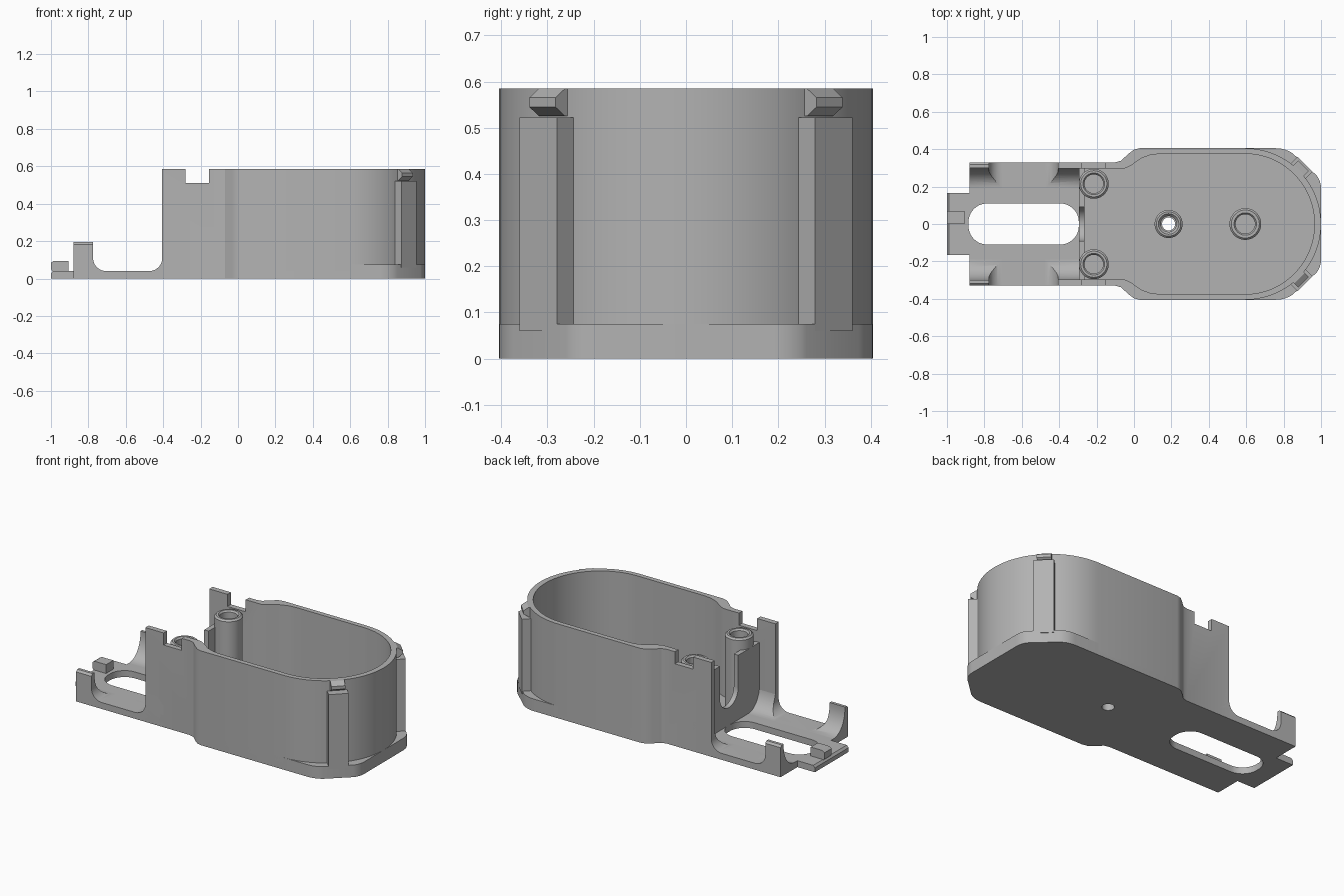
import bpy, bmesh, math
from mathutils import Matrix, Vector

if "Cube" in bpy.data.objects:
    bpy.data.objects.remove(bpy.data.objects["Cube"], do_unlink=True)

grey = bpy.data.materials.new("matte grey")
grey.use_nodes = True
grey.diffuse_color = (0.45, 0.45, 0.45, 1)
grey.node_tree.nodes["Principled BSDF"].inputs["Base Color"].default_value = (0.45, 0.45, 0.45, 1)


def finish(name, bm):
    bmesh.ops.recalc_face_normals(bm, faces=bm.faces)
    mesh = bpy.data.meshes.new(name)
    bm.to_mesh(mesh)
    bm.free()
    ob = bpy.data.objects.new(name, mesh)
    bpy.context.collection.objects.link(ob)
    mesh.materials.append(grey)
    return ob


def prism(name, pts, lo, hi, axis="z", matrix=None):
    """Extrude a 2D outline along an axis: z uses (x,y), x uses (y,z), y uses (x,z)."""
    place = {"z": lambda a, b: (a, b, lo), "x": lambda a, b: (lo, a, b), "y": lambda a, b: (a, lo, b)}[axis]
    step = Vector([(hi - lo) * (axis == k) for k in "xyz"])
    bm = bmesh.new()
    face = bm.faces.new([bm.verts.new(place(*p)) for p in pts])
    top = bmesh.ops.extrude_face_region(bm, geom=[face])["geom"]
    bmesh.ops.translate(bm, vec=step, verts=[v for v in top if isinstance(v, bmesh.types.BMVert)])
    if matrix:
        bm.transform(matrix)
    return finish(name, bm)


def lathe(name, profile, x, y):
    bm = bmesh.new()
    vs = [bm.verts.new((r, 0, z)) for r, z in profile]
    edges = [bm.edges.new((vs[i], vs[i - 1])) for i in range(len(vs))]
    bmesh.ops.spin(bm, geom=vs + edges, axis=(0, 0, 1), cent=(0, 0, 0), angle=math.tau, steps=40)
    bmesh.ops.remove_doubles(bm, verts=bm.verts, dist=1e-5)
    bm.transform(Matrix.Translation((x, y, 0)))
    return finish(name, bm)


def cut(ob, cutter):
    mod = ob.modifiers.new("cut", "BOOLEAN")
    mod.operation, mod.solver, mod.object = "DIFFERENCE", "EXACT", cutter
    bpy.context.view_layer.objects.active = ob
    bpy.ops.object.modifier_apply(modifier=mod.name)
    bpy.data.objects.remove(cutter, do_unlink=True)


def arc(cx, cy, rx, ry, a0, a1, n=12):
    return [(cx + rx * math.cos(math.radians(a0 + (a1 - a0) * i / n)),
             cy + ry * math.sin(math.radians(a0 + (a1 - a0) * i / n))) for i in range(n + 1)]


def mirrored(half):
    """Complete an outline that runs from the -y side to the middle."""
    return half + [(x, -y) for x, y in reversed(half) if abs(y) > 1e-6]


# Outlines
flank = [(-0.405, -0.33), (-0.1, -0.33), (-0.07, -0.338), (-0.03, -0.375), (0.0, -0.398), (0.03, -0.405)]
round_outer = mirrored(flank + arc(0.595, 0, 0.405, 0.405, -90, 0, 28))
corner = arc(0.76, -0.3, 0.13, 0.105, -90, -45, 6) + arc(0.895, -0.19, 0.105, 0.11, -40, 0, 6)
square_outer = mirrored(flank + corner)
cavity = mirrored([(-0.405, -0.297), (-0.05, -0.297), (-0.02, -0.31), (0.04, -0.352), (0.09, -0.37), (0.14, -0.375)]
                  + arc(0.595, 0, 0.37, 0.375, -90, 0, 28))

# Floor plate with tongue, slot and screw hole
floor_outline = mirrored([(-1.0, -0.165), (-0.88, -0.165), (-0.88, -0.33)] + flank + corner)
floor_plate = prism("floor_plate", floor_outline, 0, 0.04)
slot = (arc(-0.395, -0.01, 0.1, 0.1, -90, 0) + arc(-0.395, 0.01, 0.1, 0.1, 0, 90)
        + arc(-0.785, 0.01, 0.1, 0.1, 90, 180) + arc(-0.785, -0.01, 0.1, 0.1, 180, 270))
cut(floor_plate, prism("slot_cutter", slot, -0.1, 0.1))
cut(floor_plate, prism("hole_cutter", arc(0.185, 0, 0.035, 0.035, 0, 345, 23), -0.1, 0.1))
cut(floor_plate, prism("tip_cutter", [(-1.01, 0.015), (-0.98, 0.05), (-1.01, 0.05)], -0.2, 0.2, "y"))

# Tongue catch
prism("tongue_catch", [(-0.905, 0.02), (-0.905, 0.095), (-0.985, 0.095), (-1, 0.085), (-1, 0.05), (-0.98, 0.02)],
      0, 0.07, "y")

# Case wall and lower collar, open at the tongue end
case_wall = prism("case_wall", round_outer + cavity[::-1], 0.02, 0.585)
cut(case_wall, prism("notch_cutter", [(-0.28, 0.51), (-0.155, 0.51), (-0.155, 0.7), (-0.28, 0.7)], -0.5, 0.5, "y"))
prism("collar", square_outer + cavity[::-1], 0.01, 0.075)

# Partition with a U opening between the screw posts
prism("partition", [(-0.3, 0.02), (0.3, 0.02), (0.3, 0.44), (0.09, 0.44)]
      + arc(0, 0.24, 0.09, 0.09, 0, -180, 16) + [(-0.09, 0.44), (-0.3, 0.44)], -0.295, -0.265, "x")

for side, label in ((1, "back"), (-1, "front")):
    # Side rail with a hollow inner face, recessed between hook and wall
    rail = ([(0.33, 0.01), (0.33, 0.183), (0.318, 0.195), (0.3, 0.195)]
            + arc(0.19, 0.18, 0.11, 0.14, 0, -90) + [(0.19, 0.01)])
    side_rail = prism(label + "_side_rail", [(side * y, z) for y, z in rail], -0.88, -0.28, "x")
    recess = (arc(-0.705, 0.11, 0.07, 0.07, 180, 270) + arc(-0.475, 0.11, 0.07, 0.07, 270, 360)
              + [(-0.405, 0.4), (-0.775, 0.4)])
    cut(side_rail, prism("recess_cutter", recess, -0.5, 0.5, "y"))

    # Screw post
    lathe(label + "_screw_post", [(0.08, 0.02), (0.08, 0.5), (0.07, 0.51), (0.058, 0.51), (0.05, 0.5), (0.05, 0.02)],
          -0.215, side * 0.215)

    # Diagonal rib and snap catch on the rounded end
    turn = Matrix.Translation((0.595, 0, 0)) @ Matrix.Rotation(math.radians(45 * side), 4, "Z")
    prism(label + "_rib", [(0.38, -0.057), (0.4525, -0.057), (0.4525, 0.057), (0.38, 0.057)], 0.06, 0.522, "z", turn)
    catch = [(0.385, 0.525), (0.41, 0.525), (0.44, 0.545), (0.44, 0.565), (0.41, 0.585), (0.385, 0.585)]
    prism(label + "_snap_catch", catch, -0.04, 0.04, "y", turn)

# Floor bosses
lathe("through_boss", [(0.075, 0.02), (0.075, 0.1), (0.065, 0.11), (0.055, 0.11), (0.042, 0.095), (0.042, 0.02)], 0.185, 0)
lathe("blind_boss", [(0.085, 0.02), (0.085, 0.1), (0.075, 0.11), (0.06, 0.11), (0.052, 0.1), (0.052, 0.02)], 0.595, 0)

# Smooth curves, crisp edges
for ob in bpy.context.collection.objects:
    if ob.type == "MESH":
        ob.select_set(True)
        bpy.context.view_layer.objects.active = ob
bpy.ops.object.shade_smooth_by_angle(angle=math.radians(25))
